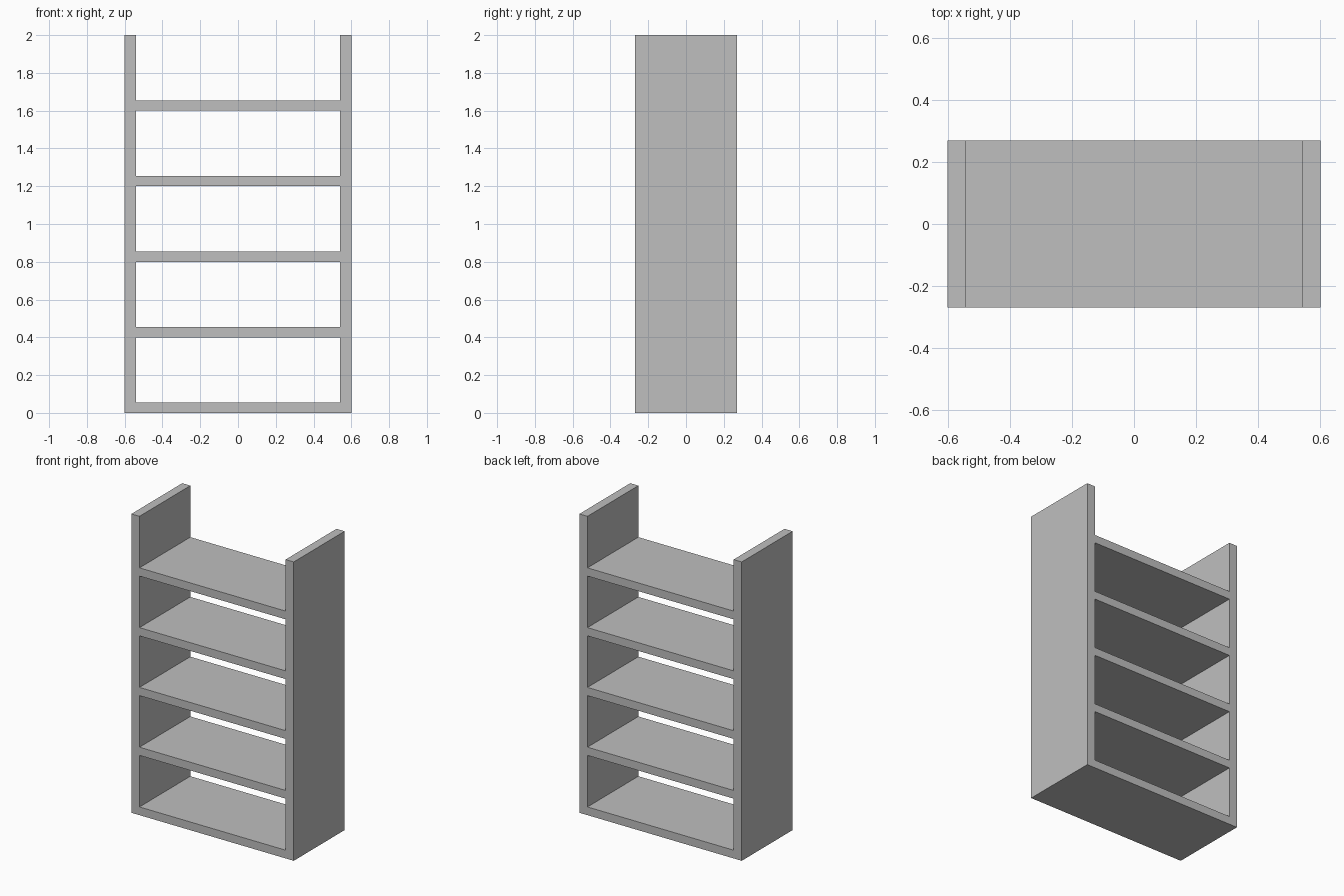
import bpy
import bmesh
from mathutils import Matrix, Vector

HALF_WIDTH, DEPTH, HEIGHT = 0.601, 0.538, 2.0
SIDE, SHELF, PITCH = 0.06, 0.055, 0.4

cube = bpy.data.objects.get("Cube")
if cube:
    bpy.data.objects.remove(cube, do_unlink=True)

# Single plain grey finish
grey = bpy.data.materials.new("plain grey")
grey.use_nodes = True
colour = (0.52, 0.52, 0.52, 1.0)
grey.diffuse_color = colour
grey.node_tree.nodes["Principled BSDF"].inputs["Base Color"].default_value = colour


def board(name, size, centre):
    """Flat-sided board with its origin at its centre."""
    mesh = bpy.data.meshes.new(name)
    bm = bmesh.new()
    bmesh.ops.create_cube(bm, size=1, matrix=Matrix.Diagonal(Vector(size)).to_4x4())
    bm.to_mesh(mesh)
    bm.free()
    mesh.materials.append(grey)
    obj = bpy.data.objects.new(name, mesh)
    obj.location = centre
    bpy.context.collection.objects.link(obj)
    return obj


# Upright side panels
for name, side in (("left_panel", 1), ("right_panel", -1)):
    board(name, (SIDE, DEPTH, HEIGHT), (side * (HALF_WIDTH - SIDE / 2), 0, HEIGHT / 2))

# Evenly spaced shelves between the panels
for i in range(5):
    board(f"shelf_{i + 1}", (2 * (HALF_WIDTH - SIDE), DEPTH, SHELF),
          (0, 0, i * PITCH + SHELF / 2))
